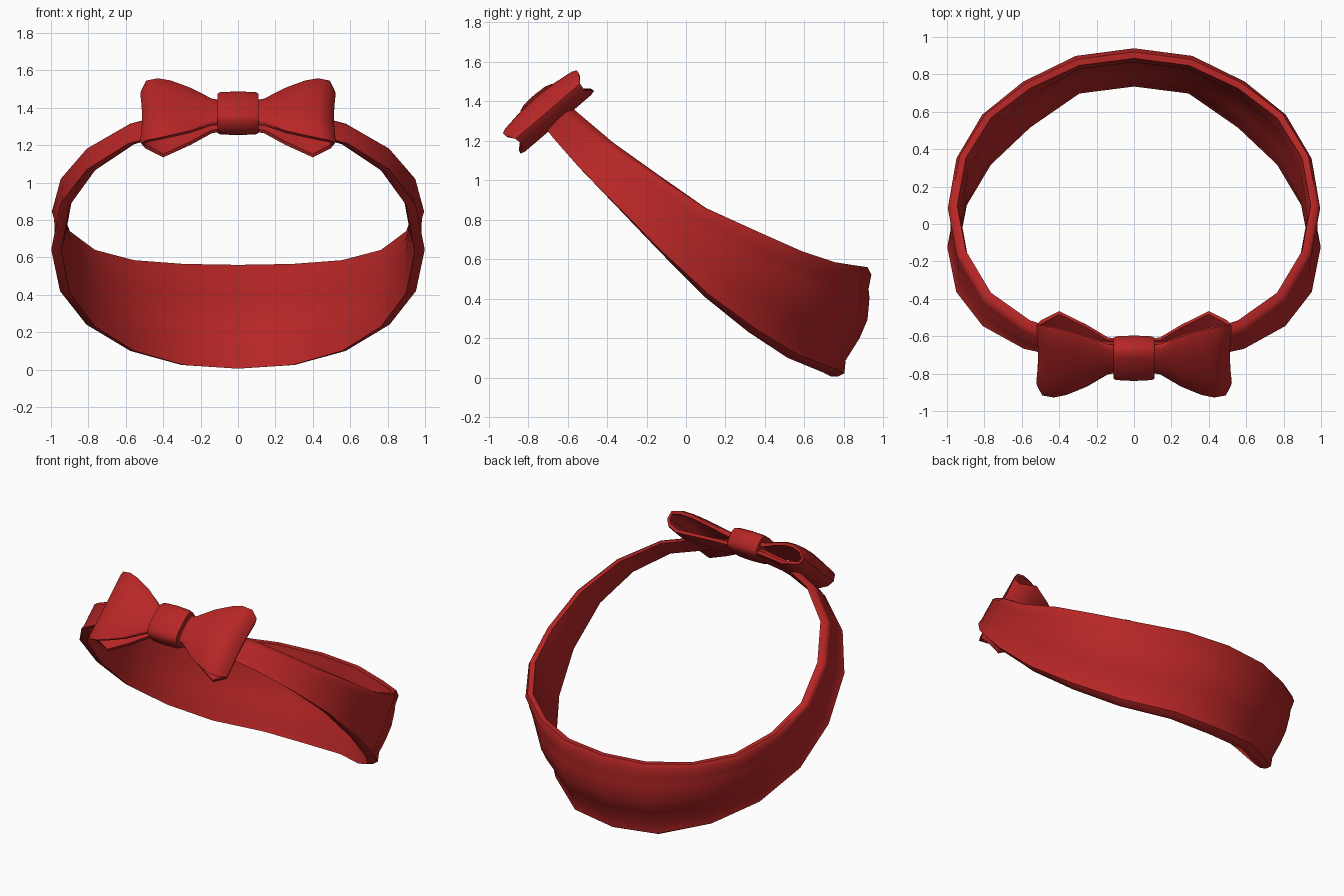
import bpy, bmesh, math
from mathutils import Vector

if "Cube" in bpy.data.objects:
    bpy.data.objects.remove(bpy.data.objects["Cube"])

red = bpy.data.materials.new("ribbon red")
red.diffuse_color = (0.47, 0.019, 0.019, 1)
red.use_nodes = True
red.node_tree.nodes["Principled BSDF"].inputs["Base Color"].default_value = red.diffuse_color


def make(name, verts, faces, angle=40):
    me = bpy.data.meshes.new(name)
    me.from_pydata([tuple(v) for v in verts], [], faces)
    bm = bmesh.new()
    bm.from_mesh(me)
    bmesh.ops.recalc_face_normals(bm, faces=bm.faces)
    bm.to_mesh(me)
    bm.free()
    me.materials.append(red)
    ob = bpy.data.objects.new(name, me)
    bpy.context.collection.objects.link(ob)
    bpy.ops.object.select_all(action='DESELECT')
    ob.select_set(True)
    bpy.context.view_layer.objects.active = ob
    bpy.ops.object.shade_smooth_by_angle(angle=math.radians(angle))
    return ob


def grid_faces(rows, cols, wrap_rows=False):
    """Quads between rings; every ring has cols points and is closed."""
    return [(i * cols + j, i * cols + (j + 1) % cols,
             (i + 1) % rows * cols + (j + 1) % cols, (i + 1) % rows * cols + j)
            for i in range(rows if wrap_rows else rows - 1) for j in range(cols)]


# Head band: (y, z) of the upper and lower edge, from the back centre to the front centre
upper = [(.94, .56), (.90, .565), (.77, .585), (.60, .64), (.37, .74), (.10, .86),
         (-.16, 1.03), (-.40, 1.19), (-.56, 1.315), (-.65, 1.385), (-.69, 1.41)]
lower = [(.79, .005), (.75, .025), (.56, .10), (.35, .23), (.11, .41), (-.13, .635),
         (-.37, .88), (-.55, 1.065), (-.67, 1.205), (-.73, 1.28), (-.75, 1.31)]
# Outer wavy section: (distance down the band, bulge)
section = [(0, -.02), (.07, .01), (.2, .015), (.28, .032), (.48, .052),
           (.65, .037), (.85, -.003), (.97, .008), (1, -.02)]
SEG, THICK = 20, .055
verts = []
for k in range(SEG):
    a = 2 * math.pi * k / SEG
    m = min(k, SEG - k)
    out = Vector((math.sin(a), math.cos(a), 0))
    up, lo = [Vector((math.sin(a), *e[m])) for e in (upper, lower)]
    back = max(.15, math.cos(a))
    side = math.sin(a) ** 4

    def point(t, bulge, inset):
        rim = bulge if t in (0, 1) else bulge * back - .028 * side * math.sin(math.pi * t)
        return up.lerp(lo, t) + out * (rim - inset)

    verts += [point(t, b, 0) for t, b in section]
    verts += [point(t, b * .7 if 0 < t < 1 else 0, THICK) for t, b in reversed(section)]
make("head_band", verts, grid_faces(SEG, 2 * len(section), True), 50)

# Tilted frame of the bow: x across, u up its face, n out of its face
CENTRE = Vector((0, -.70, 1.35))
U = Vector((0, .76, .65))
N = Vector((0, -.65, .76))


def bow(x, u, n):
    return CENTRE + Vector((x, 0, 0)) + U * u + N * n


# Bow loops: a folded ribbon path (x, n, half height), open above and below
path = [(.06, .045, .085), (.14, .050, .10), (.25, .062, .175), (.36, .072, .225),
        (.43, .070, .245), (.495, .052, .245), (.525, .0, .215), (.50, -.045, .21),
        (.40, -.080, .245), (.25, -.055, .17), (.14, -.035, .10), (.06, -.03, .085)]
levels = [-1, -.9, -.45, 0, .45, .9, 1]


def loop_ring(p, side):
    x, n, h = path[p]
    a, b = path[max(p - 1, 0)], path[min(p + 1, len(path) - 1)]
    tangent = Vector((b[0] - a[0], b[1] - a[1])).normalized()
    inward = Vector((tangent.y, -tangent.x)) * .026
    front = max(0, n) / .07
    outer, inner = [], []
    for s in levels:
        puff = .022 * front * (1 - s * s)
        pinch = -.012 * (1 - s * s) if x > .48 else 0
        round_in = .25 if abs(s) == 1 else 0
        px, pn = x + pinch, n + puff
        outer.append(bow(side * (px + inward.x * round_in), s * h, pn + inward.y * round_in))
        inner.append(bow(side * (px + inward.x), s * h * .98, pn + inward.y))
    return outer + inner[::-1]


for label, side in (("right", 1), ("left", -1)):
    verts = [v for p in range(len(path)) for v in loop_ring(p, side)]
    cols = 2 * len(levels)
    faces = grid_faces(len(path), cols)
    faces += [tuple(range(cols)), tuple(range(len(verts) - cols, len(verts)))]
    make("bow_loop_" + label, verts, faces, 50)

# Knot: a rounded wrap, slightly fuller in the middle
verts = []
STEPS = 16
for x, s in ((-.11, .93), (-.095, 1), (0, 1.04), (.095, 1), (.11, .93)):
    for j in range(STEPS):
        a = 2 * math.pi * j / STEPS
        c, d = math.cos(a), math.sin(a)
        u = math.copysign(abs(c) ** .6, c) * .122 * s
        n = math.copysign(abs(d) ** .6, d) * .078 * s
        verts.append(bow(x, u, .027 + n))
make("bow_knot", verts, grid_faces(5, STEPS) + [tuple(range(STEPS)),
     tuple(range(4 * STEPS, 5 * STEPS))], 45)
